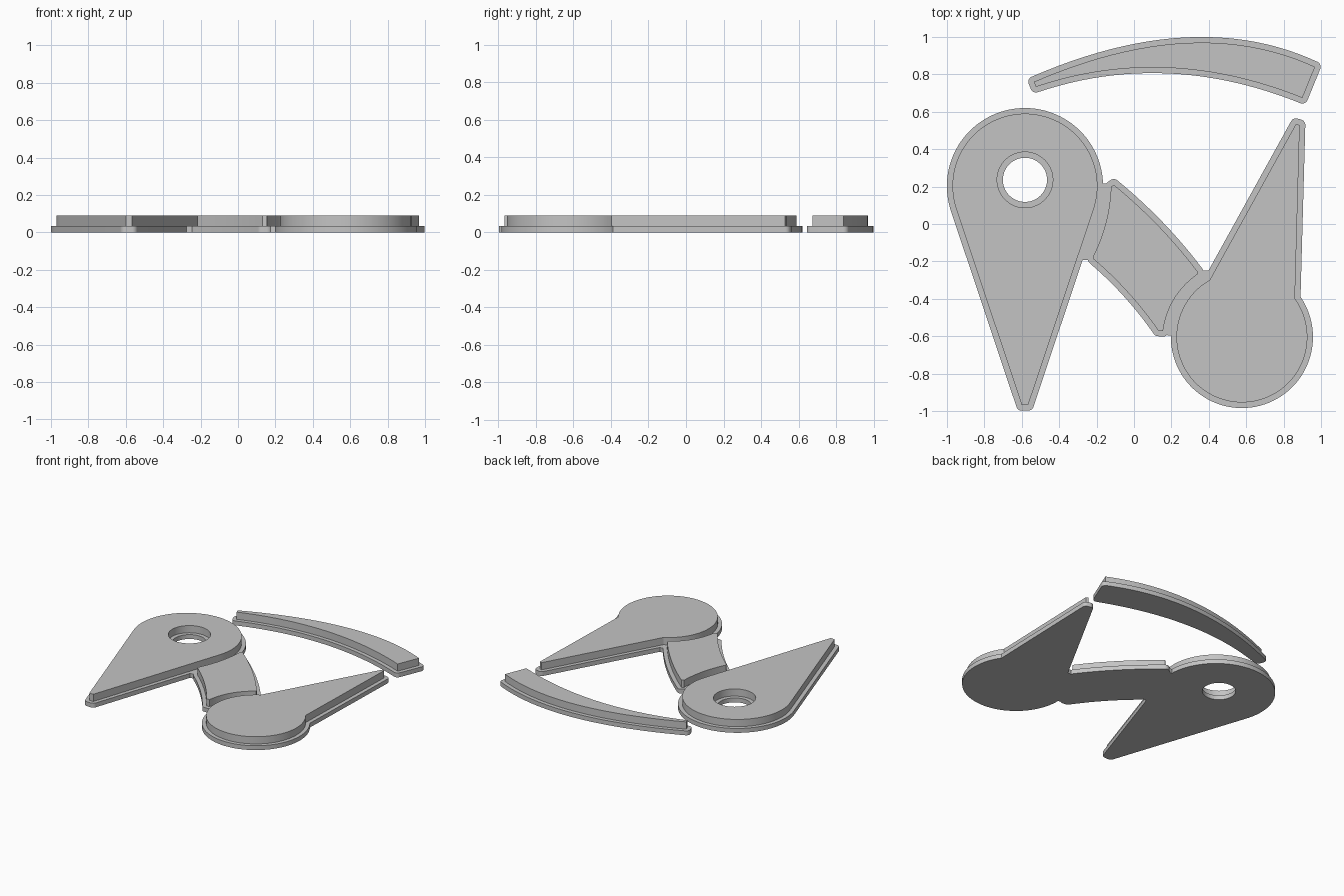
import bpy, bmesh, math
from mathutils import Vector

cube = bpy.data.objects.get("Cube")
if cube:
    bpy.data.objects.remove(cube, do_unlink=True)

BASE_TOP, TOP, RIM = 0.034, 0.09, 0.03

grey = bpy.data.materials.new("plain_grey")
grey.use_nodes = True
grey.diffuse_color = (0.55, 0.55, 0.55, 1)
for node in grey.node_tree.nodes:
    if node.type == 'BSDF_PRINCIPLED':
        node.inputs["Base Color"].default_value = grey.diffuse_color


def arc(cx, cy, r, start, end, steps=72):
    """Points on an arc, angles in degrees."""
    angles = [math.radians(start + (end - start) * i / steps) for i in range(steps + 1)]
    return [Vector((cx + r * math.cos(a), cy + r * math.sin(a))) for a in angles]


def bend(a, b, c, steps=24):
    """Quadratic curve from a to c, pulled towards b."""
    a, b, c = Vector(a), Vector(b), Vector(c)
    ts = [i / steps for i in range(steps + 1)]
    return [a * (1 - t) ** 2 + b * 2 * t * (1 - t) + c * t * t for t in ts]


def dilate(points, d):
    """Grow a counter-clockwise outline, rounding its outer corners."""
    out = []
    n = len(points)
    for i, p in enumerate(points):
        e1 = (p - points[i - 1]).normalized()
        e2 = (points[(i + 1) % n] - p).normalized()
        n1, n2 = Vector((e1.y, -e1.x)), Vector((e2.y, -e2.x))
        turn = math.atan2(e1.x * e2.y - e1.y * e2.x, e1.dot(e2))
        if turn > 0.15:
            first = math.degrees(math.atan2(n1.y, n1.x))
            out += arc(p.x, p.y, d, first, first + math.degrees(turn), 8)
        else:
            out.append(p + (n1 + n2) * d / (1 + n1.dot(n2)))
    return out


def prism(name, points, z0, z1):
    """Solid plate with the given outline."""
    bm = bmesh.new()
    face = bm.faces.new([bm.verts.new((p[0], p[1], z0)) for p in points])
    grown = bmesh.ops.extrude_face_region(bm, geom=[face])
    verts = [v for v in grown["geom"] if isinstance(v, bmesh.types.BMVert)]
    bmesh.ops.translate(bm, verts=verts, vec=(0, 0, z1 - z0))
    bmesh.ops.recalc_face_normals(bm, faces=bm.faces)
    mesh = bpy.data.meshes.new(name)
    bm.to_mesh(mesh)
    bm.free()
    mesh.materials.append(grey)
    obj = bpy.data.objects.new(name, mesh)
    bpy.context.collection.objects.link(obj)
    return obj


def select(obj):
    bpy.ops.object.select_all(action='DESELECT')
    obj.select_set(True)
    bpy.context.view_layer.objects.active = obj


def combine(target, other, operation):
    """Apply a boolean and discard the helper."""
    mod = target.modifiers.new("combine", 'BOOLEAN')
    mod.operation, mod.solver, mod.object = operation, 'EXACT', other
    select(target)
    bpy.ops.object.modifier_apply(modifier=mod.name)
    bpy.data.objects.remove(other, do_unlink=True)


# Outlines of the raised parts, counter-clockwise
large_drop = arc(-0.583, 0.2025, 0.3875, -19.4, 199.4)
large_drop += [Vector((-0.6, -0.968)), Vector((-0.566, -0.968))]

small_drop = arc(0.577, -0.604, 0.35, 119.5, 396)
small_drop += [Vector((0.886, 0.529)), Vector((0.866, 0.535))]

bridge = bend((-0.123, 0.2), (-0.13, 0.0), (-0.22, -0.175))
bridge += bend((-0.217, -0.187), (-0.02, -0.355), (0.13, -0.57))
bridge += bend((0.155, -0.572), (0.182, -0.38), (0.342, -0.267))
bridge += bend((0.34, -0.255), (0.148, 0.0), (-0.108, 0.21))

crescent = bend((-0.524, 0.733), (0.17, 0.967), (0.9, 0.674))
crescent += bend((0.968, 0.84), (0.33, 1.135), (-0.535, 0.76))

# Raised parts
parts = {
    "large_drop_top": large_drop,
    "small_drop_top": small_drop,
    "bridge_top": bridge,
    "crescent_top": crescent,
}
built = {n: prism(n, pts, BASE_TOP, TOP) for n, pts in parts.items()}

# Rimmed base plates: one joined body and the separate crescent
built["crescent_base"] = prism("crescent_base", dilate(crescent, RIM), 0, BASE_TOP)
body = built["body_base"] = prism("body_base", dilate(large_drop, RIM), 0, BASE_TOP)
left_joint = [(-0.4, 0.2), (-0.11, 0.22), (-0.2, -0.19), (-0.4, -0.2)]
right_joint = [(0.335, -0.25), (0.14, -0.59), (0.3, -0.61), (0.5, -0.245)]
for outline in (left_joint, dilate(bridge, RIM), right_joint, dilate(small_drop, RIM)):
    combine(body, prism("joint", outline, 0, BASE_TOP), 'UNION')

# Stepped round hole through the large drop
for target, radius in ((body, 0.118), (built["large_drop_top"], 0.149)):
    cutter = prism("hole_cutter", arc(-0.583, 0.236, radius, 0, 355, 71), -0.1, 0.2)
    combine(target, cutter, 'DIFFERENCE')

# Smooth curved walls, crisp edges
for obj in built.values():
    select(obj)
    bpy.ops.object.shade_smooth_by_angle(angle=math.radians(25))
